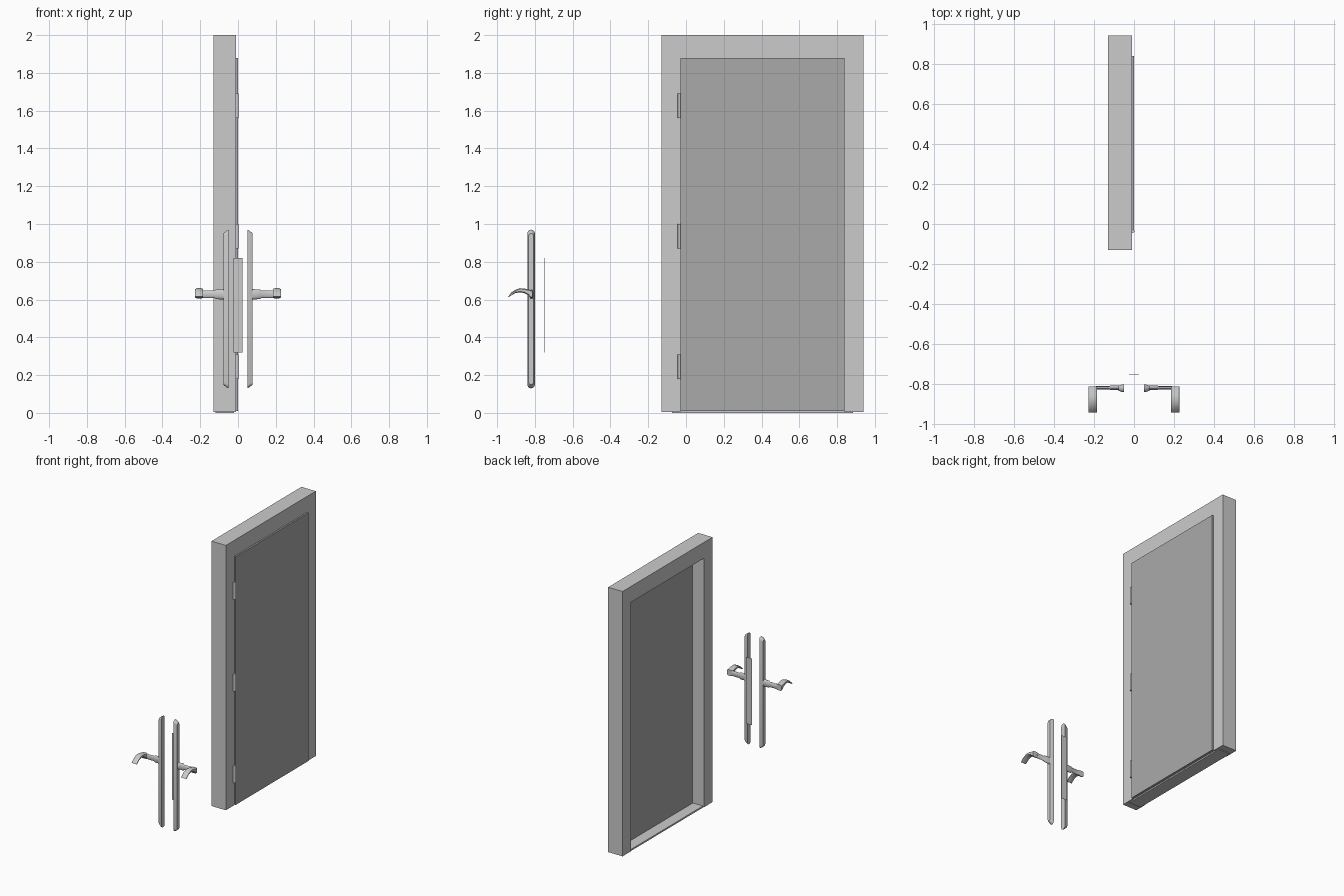
import bpy, bmesh, math
from mathutils import Vector

if "Cube" in bpy.data.objects:
    bpy.data.objects.remove(bpy.data.objects["Cube"])


def finish(bm, name, smooth=None):
    bmesh.ops.recalc_face_normals(bm, faces=bm.faces)
    me = bpy.data.meshes.new(name)
    bm.to_mesh(me)
    bm.free()
    ob = bpy.data.objects.new(name, me)
    bpy.context.collection.objects.link(ob)
    if smooth:
        bpy.ops.object.select_all(action='DESELECT')
        ob.select_set(True)
        bpy.context.view_layer.objects.active = ob
        bpy.ops.object.shade_smooth_by_angle(angle=math.radians(smooth))
    return ob


def loft(name, sections, smooth=None):
    """Skin equal-length (x, [(y, z)]) sections and cap both ends."""
    bm = bmesh.new()
    rings = [[bm.verts.new((x, y, z)) for y, z in pts] for x, pts in sections]
    n = len(rings[0])
    for a, b in zip(rings, rings[1:]):
        for i in range(n):
            j = (i + 1) % n
            bm.faces.new((a[i], a[j], b[j], b[i]))
    bm.faces.new(rings[0])
    bm.faces.new(rings[-1])
    return finish(bm, name, smooth)


def box(name, lo, hi):
    rect = [(lo[1], lo[2]), (hi[1], lo[2]), (hi[1], hi[2]), (lo[1], hi[2])]
    return loft(name, [(lo[0], rect), (hi[0], rect)])


def ellipse(cy, cz, ry, rz, n=16):
    return [(cy + ry * math.cos(2 * math.pi * i / n),
             cz + rz * math.sin(2 * math.pi * i / n)) for i in range(n)]


def stadium(cy, z0, z1, r, n=8):
    top = [(cy + r * math.cos(math.pi * i / n), z1 - r + r * math.sin(math.pi * i / n))
           for i in range(n + 1)]
    return top + [(2 * cy - y, z0 + z1 - z) for y, z in top]


# Frame: upside-down U extruded through the wall
u_shape = [(-0.13, 0.006), (-0.03, 0.006), (-0.03, 1.88), (0.84, 1.88),
           (0.84, 0.006), (0.94, 0.006), (0.94, 2.0), (-0.13, 2.0)]
loft("door_frame", [(-0.13, u_shape), (-0.01, u_shape)])

# Door leaf and threshold
door = box("door_leaf", (-0.036, -0.028, 0.01), (0.0, 0.838, 1.878))
dark = bpy.data.materials.new("dark_grey")
dark.diffuse_color = (0.4, 0.4, 0.4, 1)
dark.use_nodes = True
dark.node_tree.nodes["Principled BSDF"].inputs["Base Color"].default_value = dark.diffuse_color
door.data.materials.append(dark)
box("threshold", (-0.12, -0.075, 0.0), (-0.02, 0.885, 0.012))

# Hinges: leaf plus knuckle barrel
for i, z in enumerate((0.18, 0.87, 1.56)):
    box(f"hinge_leaf_{i}", (-0.012, -0.044, z), (-0.006, -0.026, z + 0.13))
    bm = bmesh.new()
    bmesh.ops.create_cone(bm, cap_ends=True, segments=12, radius1=0.008,
                          radius2=0.008, depth=0.13)
    bmesh.ops.translate(bm, verts=bm.verts, vec=Vector((-0.005, -0.036, z + 0.065)))
    finish(bm, f"hinge_barrel_{i}", 40)

# Latch plate, paper thin
box("latch_plate", (-0.025, -0.751, 0.32), (0.025, -0.749, 0.82))

# Handle sets, one on each side
CY = -0.82
upper = [(-0.942, 0.615), (-0.925, 0.637), (-0.905, 0.651), (-0.88, 0.66),
         (-0.855, 0.659), (-0.83, 0.652), (-0.812, 0.65)]
lower = [(-0.812, 0.606), (-0.825, 0.61), (-0.835, 0.624), (-0.857, 0.635),
         (-0.88, 0.638), (-0.905, 0.634), (-0.938, 0.613)]
lever = upper + lower
inset = [(y, z + (-0.005 if i < len(upper) else 0.005) * (0 if i in (0, 13) else 1))
         for i, (y, z) in enumerate(lever)]
for side, s in (("left", -1), ("right", 1)):
    loft(f"{side}_handle_plate",
         [(s * 0.05, stadium(CY, 0.13, 0.97, 0.02)),
          (s * 0.062, stadium(CY, 0.136, 0.964, 0.018)),
          (s * 0.077, stadium(CY, 0.15, 0.95, 0.013))], 35)
    loft(f"{side}_handle_stem",
         [(s * x, ellipse(-0.818, 0.628, ry, rz)) for x, ry, rz in
          ((0.07, 0.011, 0.027), (0.118, 0.011, 0.026),
           (0.124, 0.008, 0.02), (0.19, 0.008, 0.02))], 40)
    loft(f"{side}_lever",
         [(s * 0.185, inset), (s * 0.193, lever),
          (s * 0.219, lever), (s * 0.227, inset)], 30)
